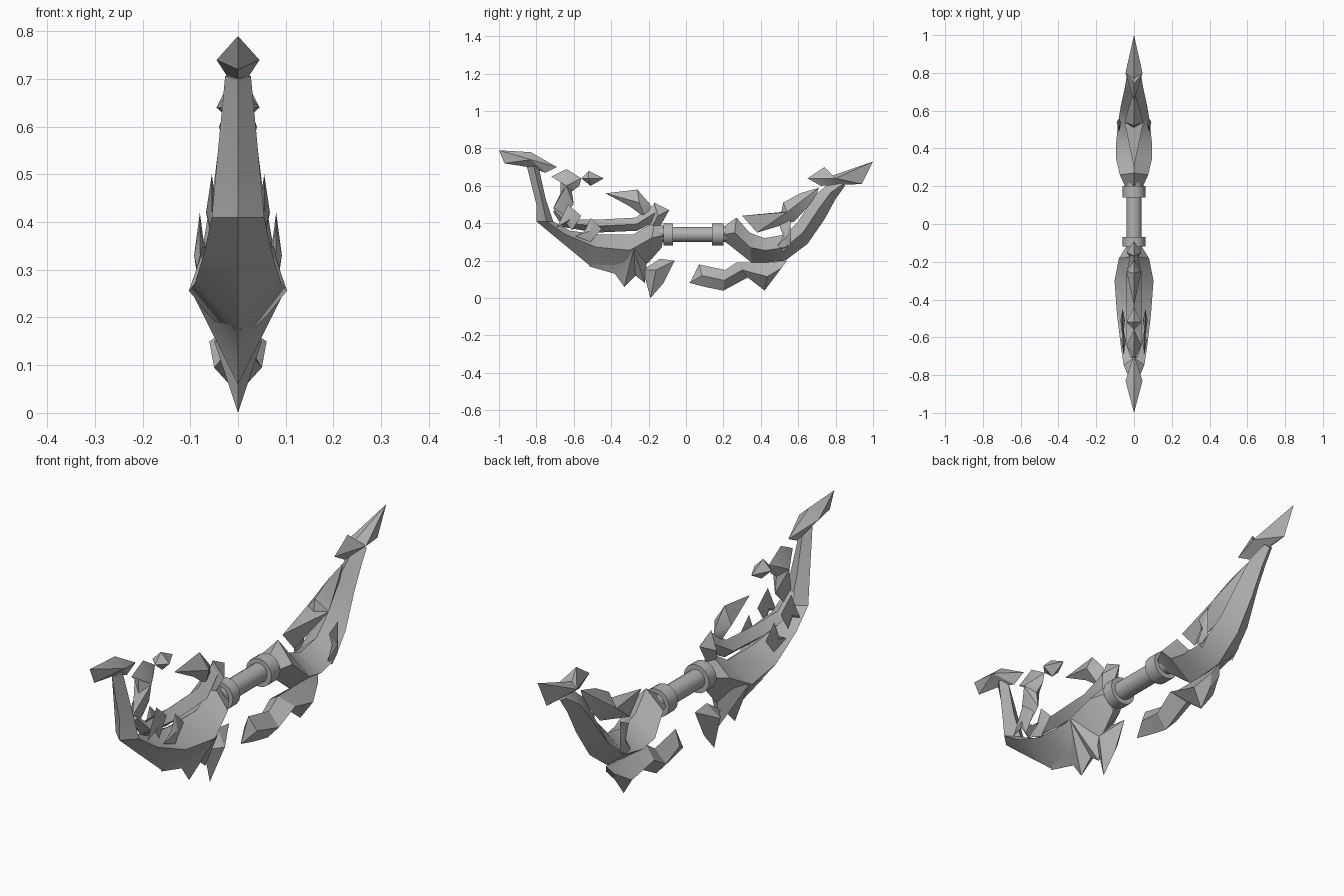
import bpy
import bmesh
import math
from mathutils import Vector, Matrix

cube = bpy.data.objects.get("Cube")
if cube:
    bpy.data.objects.remove(cube, do_unlink=True)

# One grey metal for the whole weapon
metal = bpy.data.materials.new("grey_metal")
metal.use_nodes = True
metal.diffuse_color = (0.45, 0.45, 0.45, 1)
metal.node_tree.nodes["Principled BSDF"].inputs["Base Color"].default_value = metal.diffuse_color


def point(x, profile):
    """Place a side-profile point, given in hundredths, at offset x."""
    return Vector((x, profile[0], profile[1])) / 100


def finish(name, bm, smooth_angle=30):
    """Clean the mesh, link it as an object and shade it."""
    bmesh.ops.remove_doubles(bm, verts=bm.verts[:], dist=0.0005)
    bmesh.ops.recalc_face_normals(bm, faces=bm.faces[:])
    mesh = bpy.data.meshes.new(name)
    bm.to_mesh(mesh)
    bm.free()
    mesh.materials.append(metal)
    obj = bpy.data.objects.new(name, mesh)
    bpy.context.collection.objects.link(obj)
    bpy.ops.object.select_all(action='DESELECT')
    bpy.context.view_layer.objects.active = obj
    obj.select_set(True)
    bpy.ops.object.shade_smooth_by_angle(angle=math.radians(smooth_angle))
    return obj


def shard(name, outline, ridge, half_width, offsets=(0,)):
    """Sharp-edged plate: an outline in the side plane rising to a peak on both faces."""
    bm = bmesh.new()
    for offset in offsets:
        rim = [bm.verts.new(point(offset, p)) for p in outline]
        for side in (-half_width, half_width):
            peak = bm.verts.new(point(offset + side, ridge))
            for i, vert in enumerate(rim):
                bm.faces.new((vert, rim[i - 1], peak))
    return finish(name, bm)


def limb(name, stations, ridge_share=0.5):
    """Diamond-section loft; each station is inner edge, outer edge, half width."""
    bm = bmesh.new()
    rings = []
    for inner, outer, width in stations:
        ridge = Vector(inner).lerp(Vector(outer), ridge_share)
        section = (point(0, inner), point(width, ridge),
                   point(0, outer), point(-width, ridge))
        rings.append([bm.verts.new(co) for co in section])
    for ring, following in zip(rings, rings[1:]):
        for i in range(len(ring)):
            bm.faces.new((ring[i - 1], ring[i], following[i], following[i - 1]))
    bm.faces.new(rings[0])
    bm.faces.new(rings[-1])
    return finish(name, bm)


def rod(name, start, end, radius, sides=16):
    """Capped cylinder along the grip axis."""
    bm = bmesh.new()
    place = Matrix.Translation((0, (start + end) / 2, 0.34)) @ Matrix.Rotation(math.pi / 2, 4, 'X')
    bmesh.ops.create_cone(bm, cap_ends=True, segments=sides, radius1=radius,
                          radius2=radius, depth=end - start, matrix=place)
    return finish(name, bm, 40)


# Grip and its collars
rod("grip", -0.14, 0.23, 0.04)
rod("front_collar", -0.12, -0.07, 0.06)
rod("back_collar", 0.14, 0.2, 0.06)

# Front limb: broad keel sweeping up into a narrow horn
limb("front_limb", [
    ((-79, 71), (-85, 70), 2.7),
    ((-75, 53), (-80, 50), 4.5),
    ((-71, 41), (-80, 41), 5.5),
    ((-62, 36), (-68, 31), 7),
    ((-46, 34), (-51, 17), 9),
    ((-28, 34), (-33, 13), 10.3),
    ((-17, 41), (-20, 19), 8),
    ((-11, 38), (-13, 27), 4),
], 0.4)
shard("front_tip",
      [(-100, 79), (-83, 78), (-69, 70), (-75, 67), (-84, 70), (-97, 72)],
      (-83, 74), 4.5)
shard("front_keel",
      [(-52, 17), (-38, 13), (-33, 6), (-27, 12), (-22, 8), (-20, 28), (-31, 30)],
      (-28, 26), 10)
shard("front_lower_spike",
      [(-6, 20), (-14, 21), (-23, 15), (-19, 0), (-12, 8)],
      (-16, 15), 5)

# Inner front blades, lying inside the curve of the limb
limb("front_inner_blade", [
    ((-70, 48), (-71, 46), 2),
    ((-62, 42), (-66, 38), 4),
    ((-46, 42), (-48, 35), 4),
    ((-27, 43), (-26, 36), 4),
    ((-17, 50), (-15, 42), 2),
])
shard("front_inner_horn",
      [(-72, 65), (-64, 69), (-56, 64), (-57, 60), (-61, 57),
       (-60, 50), (-66, 44), (-71, 48), (-67, 56), (-67, 64)],
      (-64, 60), 4)
shard("front_floating_gem",
      [(-56, 64), (-52, 68), (-44, 64), (-51, 60)],
      (-52, 64), 4)
shard("front_upper_blade",
      [(-43, 56), (-26, 58), (-19, 50), (-19, 46), (-22, 43), (-30, 49)],
      (-25, 51), 4)
shard("front_collar_fin",
      [(-17, 51), (-9, 47), (-14, 38), (-20, 34), (-19, 44)],
      (-15, 44), 4)

# Paired barbs on both sides of the front limb
shard("front_outer_barbs",
      [(-63, 50), (-56, 44), (-61, 36), (-64, 40), (-69, 38)],
      (-62, 42), 1.2, (-5.5, 5.5))
shard("front_middle_barbs",
      [(-51, 43), (-45, 37), (-51, 30), (-59, 33), (-54, 36)],
      (-51, 36), 1.2, (-6, 6))

# Back limb and its pointed end
limb("back_limb", [
    ((20, 38), (21, 30), 5),
    ((27, 43), (25, 27), 7.5),
    ((34, 35), (35, 19), 9.5),
    ((42, 32), (43, 19), 9.5),
    ((53, 34), (53, 20), 8.5),
    ((60, 41), (65, 29), 7),
    ((69, 55), (74, 42), 5),
    ((75, 60), (80, 53), 4),
    ((83, 62), (85, 60), 2),
])
shard("back_tip",
      [(100, 73), (94, 61), (72, 60), (65, 64), (74, 70), (77, 65)],
      (80, 64), 4.5)

# Back blades above and below the limb
limb("back_lower_blade", [
    ((2, 8), (2, 8.2), 0.1),
    ((7, 18), (10, 6), 3),
    ((21, 15), (20, 4), 5),
    ((27, 19), (33, 11), 6),
    ((45, 19), (42, 4), 5),
    ((54, 20), (48, 12), 2),
])
shard("back_upper_blade",
      [(30, 44), (51, 46), (52, 51), (61, 56), (71, 59), (69, 53), (58, 41), (38, 35)],
      (54, 46), 5)
shard("back_barbs",
      [(50, 39), (56, 42), (56, 29), (52, 25), (49, 28), (52, 33)],
      (54, 33), 1.2, (-8, 8))
